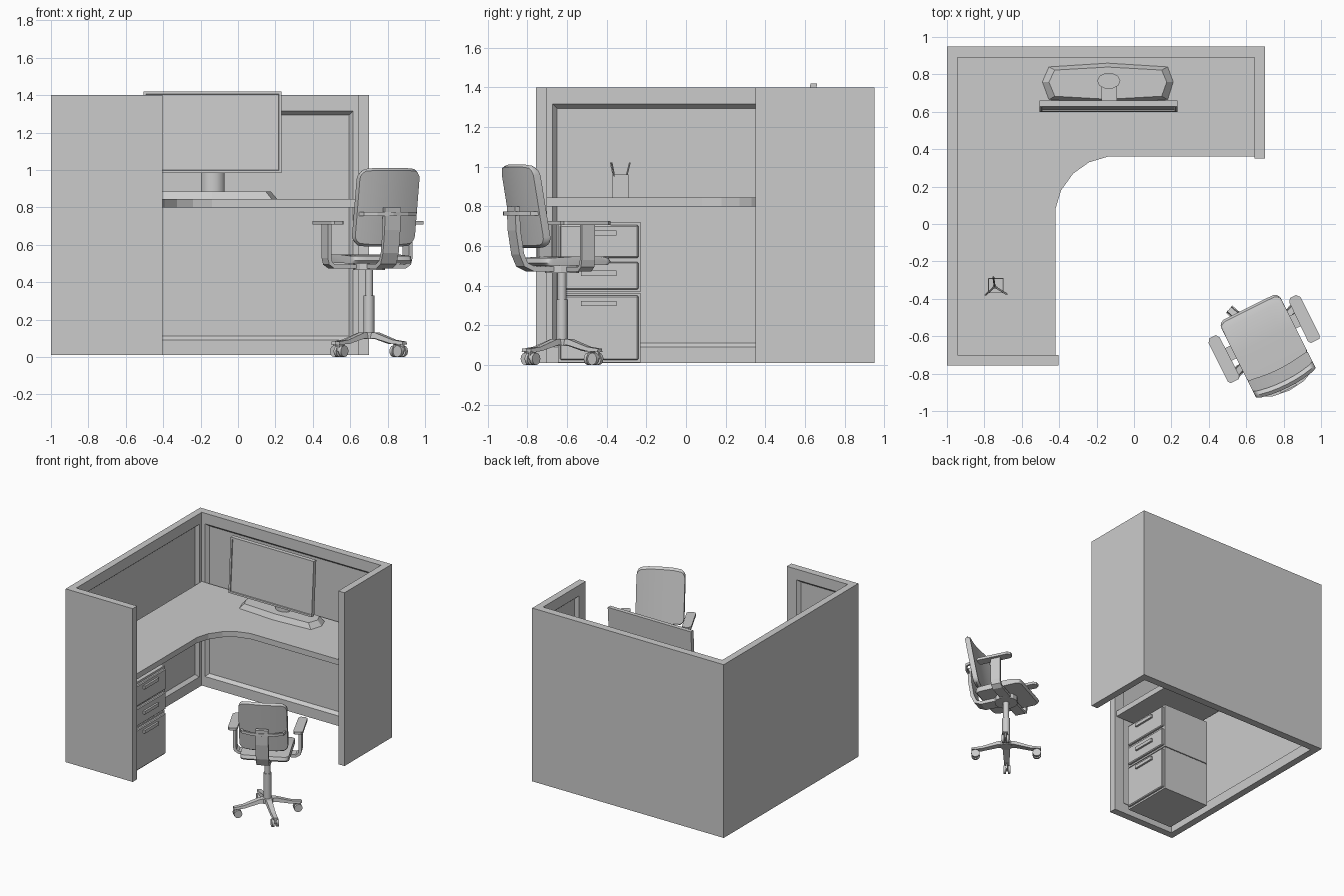
import bpy, bmesh, math
from mathutils import Matrix, Vector

if "Cube" in bpy.data.objects:
    bpy.data.objects.remove(bpy.data.objects["Cube"])


def finish(name, bm, smooth=False):
    bmesh.ops.recalc_face_normals(bm, faces=bm.faces[:])
    me = bpy.data.meshes.new(name)
    bm.to_mesh(me)
    bm.free()
    ob = bpy.data.objects.new(name, me)
    bpy.context.collection.objects.link(ob)
    if smooth:
        bpy.context.view_layer.objects.active = ob
        ob.select_set(True)
        bpy.ops.object.shade_smooth_by_angle(angle=math.radians(40))
        ob.select_set(False)
    return ob


def loft(name, loops, smooth=False):
    bm = bmesh.new()
    rings = [[bm.verts.new(p) for p in lp] for lp in loops]
    n = len(rings[0])
    for a, b in zip(rings, rings[1:]):
        for i in range(n):
            bm.faces.new((a[i], a[(i + 1) % n], b[(i + 1) % n], b[i]))
    bm.faces.new(rings[0])
    bm.faces.new(rings[-1])
    return finish(name, bm, smooth)


def prism(name, pts, lo, hi, axis='z', smooth=False):
    put = {'z': lambda a, b, c: (a, b, c), 'y': lambda a, b, c: (a, c, b),
           'x': lambda a, b, c: (c, a, b)}[axis]
    return loft(name, [[put(a, b, c) for a, b in pts] for c in (lo, hi)], smooth)


def box(name, x0, x1, y0, y1, z0, z1):
    return prism(name, [(x0, y0), (x1, y0), (x1, y1), (x0, y1)], z0, z1)


def ribbon(path, t):
    # thickens a 2D path into a closed outline
    left, right = [], []
    for i, p in enumerate(path):
        a, b = Vector(path[max(i - 1, 0)]), Vector(path[min(i + 1, len(path) - 1)])
        d = (b - a).normalized()
        n = Vector((-d.y, d.x)) * t / 2
        left.append(tuple(Vector(p) + n))
        right.append(tuple(Vector(p) - n))
    return left + right[::-1]


def ring(cx, cy, rx, ry, n):
    return [(cx + rx * math.cos(2 * math.pi * i / n), cy + ry * math.sin(2 * math.pi * i / n)) for i in range(n)]


def bevel(ob, w, seg=2):
    m = ob.modifiers.new("bevel", 'BEVEL')
    m.width, m.segments = w, seg
    return ob


# Partition walls: U-shaped extrusion with recessed inner panels
outline = [(-1, -.757), (-.405, -.757), (-.405, -.70), (-.945, -.70), (-.945, .89),
           (.645, .89), (.645, .35), (.70, .35), (.70, .95), (-1, .95)]
walls = prism("partition_walls", outline, .01, 1.40)
bm = bmesh.new()
bm.from_mesh(walls.data)
panels = [((-.675, -.70), 0, -.915, -.49), ((-.945, .095), 1, -.672, .86),
          ((-.15, .89), 0, -.915, .615), ((.645, .62), 1, .435, .86)]
for (cx, cy), ax, lo, hi in panels:
    f = min(bm.faces, key=lambda f: (f.calc_center_median() - Vector((cx, cy, .705))).length)
    bmesh.ops.inset_individual(bm, faces=[f], thickness=.01)
    mid = f.calc_center_median()
    for v in f.verts:
        v.co[ax] = lo if v.co[ax] < mid[ax] else hi
        v.co.z = .09 if v.co.z < mid.z else 1.315
    bmesh.ops.inset_individual(bm, faces=[f], thickness=.03, depth=-.025)
bm.to_mesh(walls.data)
bm.free()

# L-shaped desktop with curved inner corner
prism("desktop", [(-.945, -.70), (-.42, -.70), (-.42, .08), (-.39, .18), (-.325, .27), (-.24, .33),
                  (-.14, .36), (.645, .36), (.645, .89), (-.945, .89)], .80, .845)

# Drawer pedestal
box("pedestal_lower", -.89, -.49, -.645, -.23, .012, .362)
box("pedestal_upper", -.89, -.49, -.645, -.23, .368, .72)
for i, (z0, z1, h) in enumerate([(.54, .705, .665), (.38, .52, .463), (.025, .35, .31)]):
    bevel(box(f"drawer_front_{i}", -.495, -.47, -.635, -.24, z0, z1), .006, 1)
    box(f"drawer_handle_{i}", -.472, -.455, -.53, -.35, h - .013, h + .013)

# Monitor: tilted screen with recessed display
s = box("monitor_screen", -.505, .233, 0, .033, 0, .437)
bm = bmesh.new()
bm.from_mesh(s.data)
f = min(bm.faces, key=lambda f: f.calc_center_median().y)
bmesh.ops.inset_individual(bm, faces=[f], thickness=.02)
bmesh.ops.inset_individual(bm, faces=[f], thickness=.002, depth=-.008)
for v in bm.verts:
    v.co.y += .60 + .027 * v.co.z / .437
    v.co.z += .983
bm.to_mesh(s.data)
bm.free()
foot = [(-.455, .84), (-.14, .86), (.18, .84), (.21, .76), (.18, .665), (-.14, .645), (-.455, .665), (-.49, .76)]
loft("monitor_foot", [[(x, y, .845) for x, y in foot],
                      [(-.14 + (x + .14) * .9, .755 + (y - .755) * .8, .885) for x, y in foot]])
prism("monitor_neck", ring(-.135, .765, .062, .043, 10), .88, 1.2, smooth=True)
box("monitor_bracket", -.175, -.09, .63, .75, 1.12, 1.19)

# Pen cup with pens
bm = bmesh.new()
bm.from_mesh(box("cup_tmp", -.78, -.698, -.37, -.29, .845, .96).data)
bpy.data.objects.remove(bpy.data.objects["cup_tmp"])
f = max(bm.faces, key=lambda f: f.calc_center_median().z)
bmesh.ops.inset_individual(bm, faces=[f], thickness=.005)
bmesh.ops.inset_individual(bm, faces=[f], thickness=.0005, depth=-.108)
finish("pen_cup", bm)
for i, (x, y) in enumerate([(-.795, -.38), (-.68, -.375), (-.752, -.283)]):
    a, b = Vector((-.745, -.335, .855)), Vector((x, y, 1.02))
    mid = a.lerp(b, .6) + Vector((0, 0, -.015))
    loft(f"pen_{i}", [[(p.x + u, p.y + v, p.z) for u, v in ring(0, 0, .005, .005, 6)] for p in (a, mid, b)])

# Office chair, built facing +y around its column, then placed
before = set(bpy.data.objects)


def cushion(name, half, corner, point, smooth=True):
    # lofts across x; corners rounded by shortening the outer sections
    loops = []
    xs = [1, .985, .93, .84, .55, .28, 0]
    for f in [-v for v in xs] + xs[-2::-1]:
        x = f * half
        d = max(0, abs(x) - (half - corner))
        cut = corner - math.sqrt(max(corner ** 2 - d ** 2, 0))
        loops.append([(x, *p) for p in point(x, cut)])
    return loft(name, loops, smooth)


def back_section(x, cut):
    lo, hi = .59 + cut, 1.01 - cut
    zs = [lo + (hi - lo) * t for t in (.03, .33, .66, .97)]

    def y(z):
        t = (z - .59) / .42
        return -.185 - .075 * t + .65 * x * x
    front = [(y(z) + .02, z) for z in zs]
    rear = [(y(z) - .02, z) for z in zs[::-1]]
    return [(y(lo), lo)] + front + [(y(hi), hi)] + rear


def seat_section(x, cut):
    a, b = -.18 + cut, .20 - cut
    return [(a, .515), (a + .01, .54), (0, .548), (b - .05, .548), (b - .012, .538), (b, .52), (b - .015, .505), (a + .015, .50)]


cushion("chair_backrest", .178, .05, back_section)
cushion("chair_seat", .178, .035, seat_section)

# Back spine and wrap-around bar
prism("chair_spine", ribbon([(0, .485), (-.18, .485), (-.225, .505), (-.25, .56), (-.27, .68), (-.275, .80)], .026),
      -.047, .047, 'x')
prism("chair_back_bar", ribbon([(-.165, -.20), (-.15, -.25), (-.09, -.277), (0, -.288),
                                (.09, -.277), (.15, -.25), (.165, -.20)], .016), .755, .775)

# Armrests
for side, n in ((-1, "left"), (1, "right")):
    pad = [(-.12, .215), (-.105, .205), (.125, .208), (.145, .222), (.145, .258), (.125, .275), (-.105, .275), (-.12, .265)]
    prism(f"chair_arm_pad_{n}", [(side * b, a) for a, b in pad], .707, .727)
    prism(f"chair_arm_support_{n}", [(side * a, b) for a, b in ribbon(
        [(.242, .71), (.242, .53), (.235, .50), (.21, .483), (.06, .483)], .022)], -.015, .06, 'y')

# Column
prism("chair_mechanism", ring(0, 0, .085, .085, 12), .465, .505)
prism("chair_column_upper", ring(0, 0, .022, .022, 12), .30, .47, smooth=True)
prism("chair_column_lower", ring(0, 0, .029, .029, 12), .10, .33, smooth=True)
prism("chair_hub", ring(0, 0, .045, .045, 12), .095, .13)

# Four-arm base with twin-wheel casters
for k in range(4):
    R = Matrix.Rotation(math.radians(22 + 90 * k), 4, 'Z')
    parts = [loft(f"base_arm_{k}", [[(r, -w, z0), (r, w, z0), (r, w * .8, z1), (r, -w * .8, z1)]
                                    for r, w, z0, z1 in ((.02, .028, .10, .132), (.06, .026, .10, .13),
                                                         (.18, .021, .07, .092), (.255, .019, .066, .082))]),
             prism(f"caster_stem_{k}", ring(.232, 0, .008, .008, 8), .03, .075),
             box(f"caster_hood_{k}", .205, .25, -.006, .006, .03, .066)]
    for j, y in enumerate((-.026, .008)):
        parts.append(prism(f"caster_wheel_{k}_{j}", ring(.225, .031, .031, .031, 12), y, y + .018, 'y', True))
    for p in parts:
        p.data.transform(R)

place = Matrix.Translation((.70, -.625, 0)) @ Matrix.Rotation(math.radians(26.5), 4, 'Z')
for ob in set(bpy.data.objects) - before:
    ob.data.transform(place)
